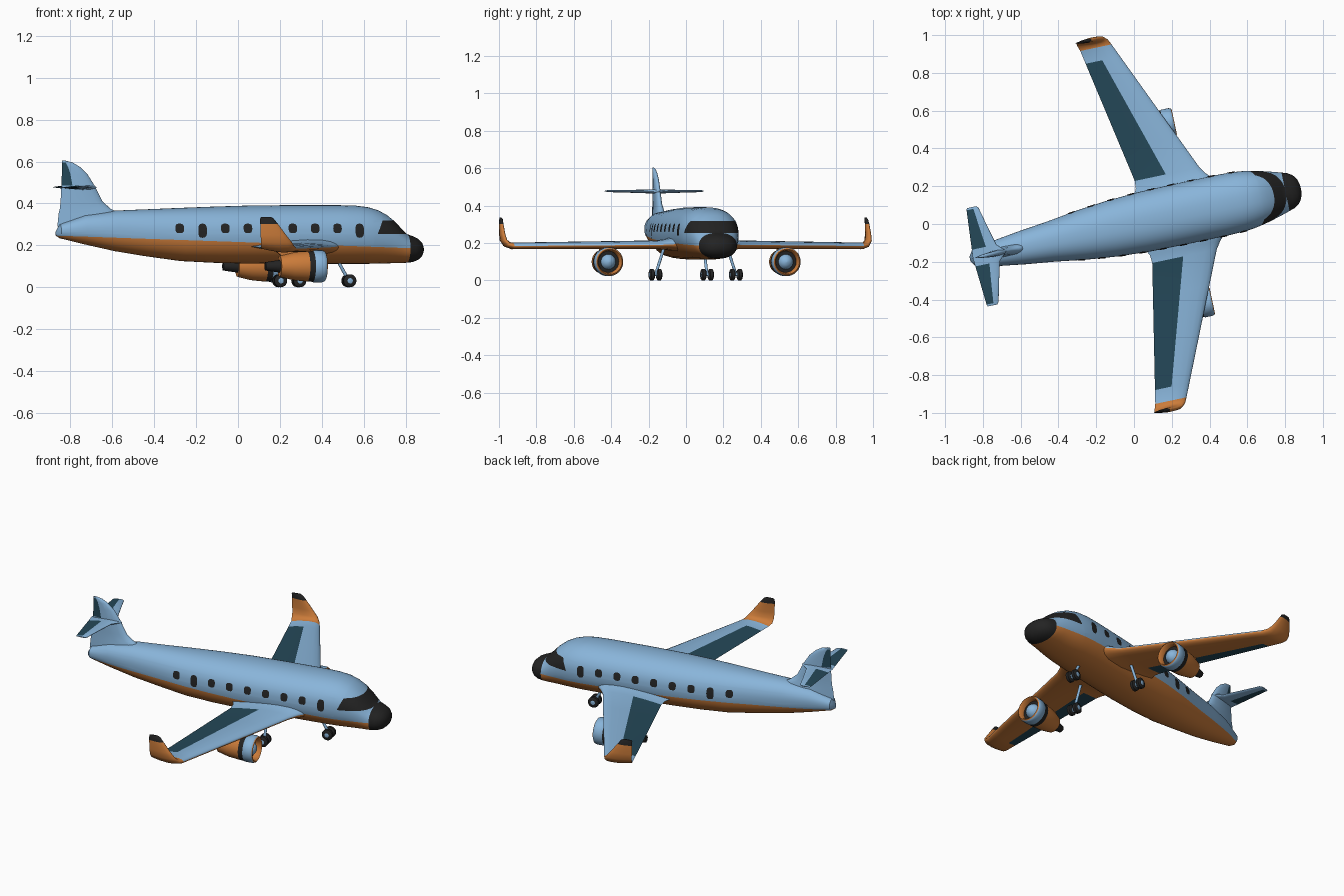
import bpy, bmesh, math
from mathutils import Vector

if "Cube" in bpy.data.objects:
    bpy.data.objects.remove(bpy.data.objects["Cube"])

YAW = math.radians(12)   # the aircraft is parked at a slight angle

def make_mat(name, rgb):
    m = bpy.data.materials.new(name)
    m.diffuse_color = (*rgb, 1)
    m.use_nodes = True
    m.node_tree.nodes["Principled BSDF"].inputs["Base Color"].default_value = m.diffuse_color
    return m

MATS = [make_mat("sky_blue", (0.25, 0.46, 0.70)), make_mat("orange", (0.60, 0.20, 0.042)),
        make_mat("dark_teal", (0.018, 0.065, 0.098)), make_mat("near_black", (0.017, 0.017, 0.017))]
BLUE, ORANGE, TEAL, BLACK = range(4)

def finish(bm, name, mirror=False, angle=40):
    """Turn a bmesh (nose along +x) into a yawed object, optionally mirrored left/right."""
    bmesh.ops.recalc_face_normals(bm, faces=bm.faces)
    me = bpy.data.meshes.new(name)
    bm.to_mesh(me)
    bm.free()
    for m in MATS:
        me.materials.append(m)
    ob = bpy.data.objects.new(name, me)
    bpy.context.collection.objects.link(ob)
    ob.rotation_euler.z = YAW
    bpy.ops.object.select_all(action='DESELECT')
    ob.select_set(True)
    bpy.context.view_layer.objects.active = ob
    bpy.ops.object.shade_smooth_by_angle(angle=math.radians(angle))
    if mirror:
        mod = ob.modifiers.new("mirror", 'MIRROR')
        mod.use_axis = (False, True, False)
        mod.use_mirror_merge = False
    return ob

def bridge(bm, rings, paint, caps=True):
    """Skin closed rings; paint(ring index, point index, centre) gives the material."""
    loops = [[bm.verts.new(p) for p in r] for r in rings]
    n = len(loops[0])
    for i, (a, b) in enumerate(zip(loops, loops[1:])):
        for j in range(n):
            k = (j + 1) % n
            f = bm.faces.new((a[j], a[k], b[k], b[j]))
            f.material_index = paint(i, j, f.calc_center_median())
    if caps:
        for i, l in ((0, loops[0]), (len(loops) - 2, loops[-1])):
            f = bm.faces.new(l)
            f.material_index = paint(i, 1, f.calc_center_median())

# ---- fuselage: stations of (x, top z, bottom z, half width)
BODY = [(-.888, .268, .245, .012), (-.87, .30, .234, .04), (-.75, .345, .205, .068),
        (-.6, .366, .172, .09), (-.45, .372, .148, .108), (-.28, .379, .125, .133),
        (-.12, .385, .117, .15), (.05, .39, .113, .16), (.25, .392, .112, .163),
        (.48, .392, .112, .163), (.57, .39, .112, .16), (.63, .383, .112, .153),
        (.68, .368, .113, .143), (.72, .347, .114, .133), (.76, .315, .115, .122),
        (.80, .272, .116, .11), (.82, .255, .117, .104), (.85, .244, .12, .094),
        (.875, .232, .13, .078), (.893, .215, .146, .054), (.903, .192, .168, .02)]
P = 2.25

def station(x):
    for a, b in zip(BODY, BODY[1:]):
        if a[0] <= x <= b[0]:
            t = (x - a[0]) / (b[0] - a[0])
            return [p + (q - p) * t for p, q in zip(a[1:], b[1:])]

def body_ring(x, top, bot, w, n=48):
    zc, h, pts = (top + bot) / 2, (top - bot) / 2, []
    for i in range(n):
        c, s = math.cos(2 * math.pi * i / n), math.sin(2 * math.pi * i / n)
        pts.append((x, w * math.copysign(abs(c) ** (2 / P), c), zc + h * math.copysign(abs(s) ** (2 / P), s)))
    return pts

bm = bmesh.new()
bridge(bm, [body_ring(*s) for s in BODY], lambda i, j, c: BLUE)
CUTS = [((.8, 0, .187), (.035, 0, 1)), ((.82, 0, 0), (1, 0, 0)),
        ((0, 0, .254), (0, 0, 1)), ((0, 0, .318), (0, 0, 1)), ((.65, 0, .254), (1, 0, -.46))]
for co, no in CUTS:
    bmesh.ops.bisect_plane(bm, geom=bm.verts[:] + bm.edges[:] + bm.faces[:],
                           dist=1e-5, plane_co=co, plane_no=no)
for f in bm.faces:
    c = f.calc_center_median()
    belly, nose, sill, brow, rear = [(c - Vector(co)).dot(Vector(no)) > 0 for co, no in CUTS]
    f.material_index = BLACK if nose or (sill and not brow and rear) else BLUE if belly else ORANGE
finish(bm, "fuselage")

# ---- cabin windows and doors: thin plates that follow the hull
bm = bmesh.new()
for i in range(9):
    door = i in (1, 8)
    x0, z0, rx, rz = -.312 + .109 * i, .27 if door else .281, .021, .034 if door else .023
    def on_hull(dx, dz):
        top, bot, w = station(x0 + dx)
        k = abs((z0 + dz - (top + bot) / 2) / ((top - bot) / 2))
        return (x0 + dx, w * (1 - k ** P) ** (1 / P) + .003, z0 + dz)
    mid, ring = bm.verts.new(on_hull(0, 0)), []
    for k in range(16):
        c, s = math.cos(k * math.pi / 8), math.sin(k * math.pi / 8)
        ring.append(bm.verts.new(on_hull(rx * math.copysign(abs(c) ** .7, c), rz * math.copysign(abs(s) ** .7, s))))
    for k in range(16):
        bm.faces.new((mid, ring[k - 1], ring[k])).material_index = BLACK
finish(bm, "cabin_windows", mirror=True)

# ---- aerofoil surfaces: sections of (y, z, leading x, trailing x, thickness, roll in degrees)
def aerofoil(name, sections, flap_top, flap_low, paint, mirror):
    top = [0, flap_top / 2, flap_top, (flap_top + .82) / 2, .82, .92, .975, .995]
    low = [1, .995, .975, .92, .82, (flap_low + .82) / 2, flap_low, flap_low / 2]
    ts = [(t, 1) for t in top] + [(t, -1) for t in low]
    rings = []
    for y, z, le, te, th, roll in sections:
        ny, nz = -math.sin(math.radians(roll)), math.cos(math.radians(roll))
        r = []
        for t, side in ts:
            s = 1 - t
            h = side * th * 5 * (.2969 * math.sqrt(s) - .126 * s - .3516 * s**2 + .2843 * s**3 - .1036 * s**4)
            r.append((te + (le - te) * t, y + ny * h, z + nz * h))
        rings.append(r)
    bm = bmesh.new()
    bridge(bm, rings, lambda i, j, c: paint(c, j < 8, j < 2 or j > 13))
    finish(bm, name, mirror, 50)

# main wings with winglets
def wing_edges(y):
    return .328 - .436 * (y - .389), .05 - .19 * (y - .23)

def wing_paint(c, upper, rear):
    if c.z > .302:
        return BLACK
    if c.y > .955:
        return ORANGE
    if rear and .22 < c.y < .885:
        return TEAL
    return BLUE if upper else ORANGE

wing = [(.10, .195, .50, .0, .085, 0), (.155, .194, .455, .035, .07, 0), (.18, .193, .43, .048, .058, 0)]
wing += [(y, .192 - .008 * y, *wing_edges(y), .052 - .016 * y, 0) for y in (.222, .4, .65, .883, .955)]
wing += [(.982, .193, .068, -.097, .034, 40), (.997, .216, .05, -.1, .03, 78),
         (1.0, .25, .022, -.102, .026, 88), (1.0, .303, -.018, -.104, .02, 90), (.998, .328, -.038, -.104, .015, 90),
         (.998, .336, -.052, -.1, .006, 90)]
aerofoil("wing", wing, .48, .32, wing_paint, True)

# tailplane
aerofoil("tailplane", [(0, .476, -.69, -.872, .022, 0), (.045, .476, -.735, -.868, .02, 0),
                       (.15, .477, -.762, -.86, .015, 0), (.255, .478, -.787, -.852, .011, 0),
                       (.266, .478, -.797, -.848, .005, 0)], .57, .5,
         lambda c, upper, rear: TEAL if rear and .045 < c.y < .256 else BLUE, True)

# tail fin with rudder
aerofoil("tail_fin", [(0, .29, -.56, -.882, .07, 90), (0, .355, -.58, -.875, .055, 90),
                      (0, .375, -.622, -.87, .045, 90), (0, .41, -.662, -.866, .038, 90),
                      (0, .485, -.70, -.862, .032, 90), (0, .54, -.735, -.86, .027, 90),
                      (0, .575, -.772, -.859, .022, 90), (0, .595, -.806, -.859, .016, 90),
                      (0, .604, -.84, -.86, .006, 90)], .32, .32,
         lambda c, upper, rear: TEAL if rear and .485 < c.z < .59 else BLUE, False)

# ---- engines: lathe profile of (x, radius, colour of the band that follows)
ENGINE = [(.03, .0005, BLACK), (.03, .02, BLACK), (.10, .03, ORANGE), (.10, .05, ORANGE),
          (.165, .066, ORANGE), (.235, .073, BLACK), (.262, .074, BLUE), (.266, .077, BLUE),
          (.305, .077, BLUE), (.317, .073, ORANGE), (.321, .067, ORANGE), (.315, .061, ORANGE),
          (.285, .057, BLACK), (.285, .04, BLUE), (.30, .033, BLUE), (.312, .018, BLUE), (.316, .0005, BLUE)]
bm = bmesh.new()
bridge(bm, [[(x, .485 + r * math.cos(a * math.pi / 16), .10 + r * math.sin(a * math.pi / 16)) for a in range(32)]
            for x, r, c in ENGINE], lambda i, j, c: ENGINE[i][2])
finish(bm, "engine", mirror=True)

# engine pylons
bm = bmesh.new()
bridge(bm, [[(x0, .475, z), (x0, .495, z), (x1, .495, z), (x1, .475, z)]
            for z, x0, x1 in ((.14, .12, .24), (.19, .06, .25))], lambda i, j, c: ORANGE)
finish(bm, "engine_pylon", mirror=True)

# ---- landing gear
def rod(bm, p, q, profile, n=24):
    """Round bar from p to q; profile holds (fraction, radius, colour)."""
    p, q = Vector(p), Vector(q)
    rot = (q - p).to_track_quat('Z', 'Y')
    rings = [[p.lerp(q, t) + rot @ Vector((r * math.cos(2 * math.pi * a / n), r * math.sin(2 * math.pi * a / n), 0))
              for a in range(n)] for t, r, c in profile]
    bridge(bm, rings, lambda i, j, c: profile[i][2])

WHEEL = [(-.04, .001, BLUE), (-.04, .011, BLUE), (0, .013, BLACK), (0, .023, BLACK), (.2, .031, BLACK),
         (.8, .031, BLACK), (1, .023, BLACK), (1, .013, BLUE), (1.04, .011, BLUE), (1.04, .001, BLUE)]
STRUT = [(0, .008, BLUE), (1, .008, BLUE)]

def gear(name, x, y, top, wheels, mirror):
    bm = bmesh.new()
    for w in wheels:
        rod(bm, (x, w - .013, .031), (x, w + .013, .031), WHEEL)
    rod(bm, (x, min(wheels), .031), (x, max(wheels), .031), [(0, .006, BLUE), (1, .006, BLUE)], 12)
    rod(bm, (x, y, .031), top, STRUT, 12)
    finish(bm, name, mirror)

gear("nose_gear", .541, 0, (.485, 0, .13), (-.02, .02), False)
gear("main_gear", .25, .22, (.25, .17, .185), (.2, .24), True)
